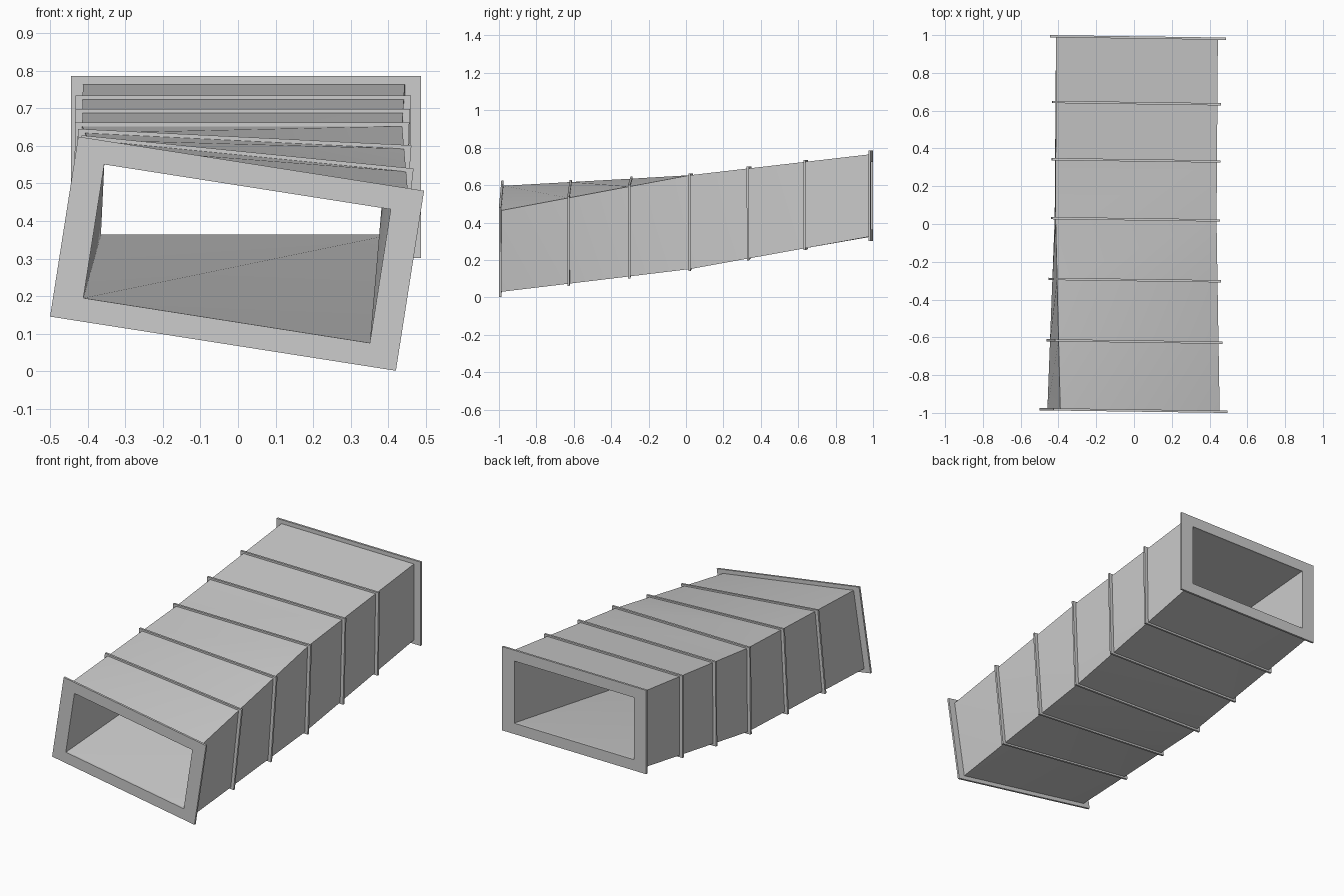
import bpy, bmesh
from math import sin, cos, radians
from mathutils import Vector

if "Cube" in bpy.data.objects:
    bpy.data.objects.remove(bpy.data.objects["Cube"])


def section(cx, cz, hw, hh, y, roll=0.0):
    """Rectangle loop: top left, bottom left, bottom right, top right (slightly yawed)."""
    c, s = cos(radians(roll)), sin(radians(roll))
    loop = []
    for a, b in ((-1, 1), (-1, -1), (1, -1), (1, 1)):
        u, v = a * hw, b * hh
        x = cx + u * c + v * s
        loop.append(Vector((x, y - 0.014 * (x - 0.01), cz - u * s + v * c)))
    return loop


def ring_loft(name, loops):
    """Skin a closed cycle of rectangular loops with triangulated sides."""
    bm = bmesh.new()
    rows = [[bm.verts.new(p) for p in loop] for loop in loops]
    for k, f in enumerate(rows):
        b = rows[(k + 1) % len(rows)]
        for i in range(4):
            j = (i + 1) % 4
            bm.faces.new((f[i], f[j], b[j]))
            bm.faces.new((f[i], b[j], b[i]))
    bmesh.ops.recalc_face_normals(bm, faces=bm.faces)
    me = bpy.data.meshes.new(name)
    bm.to_mesh(me)
    bm.free()
    # smooth the gentle twist, keep the box edges sharp
    me.shade_smooth()
    me.set_sharp_from_angle(angle=radians(25))
    ob = bpy.data.objects.new(name, me)
    bpy.context.collection.objects.link(ob)
    return ob


def grow(loop, dx, dz):
    """Push the loop corners outward along its own sides."""
    tl, bl, br, tr = loop
    u = (tr - tl).normalized() * dx
    v = (tl - bl).normalized() * dz
    return [tl - u + v, bl - u - v, br + u - v, tr + u + v]


def shift(loop, dy):
    return [p + Vector((0, dy, 0)) for p in loop]


ROLL = 8.9
END, THICK, MID = 0.9935, 0.012, 0.02
TUBE_END = END - THICK
front = (-0.0025, 0.313)
back = (0.021, 0.5435)

# Key sections of the duct: rolled at the front, level at the back
outer_front = section(*front, 0.427, 0.22, -TUBE_END, ROLL)
outer_mid = [Vector((x, MID - 0.014 * (x - 0.01), z)) for x, z in
             ((-0.415, 0.652), (-0.42, 0.170), (0.418, 0.15), (0.437, 0.652))]
outer_back = section(0.0155, 0.5435, 0.4285, 0.22, TUBE_END)
inner_front = section(*front, 0.386, 0.18, -TUBE_END, ROLL)
inner_back = section(*back, 0.386, 0.18, TUBE_END)


def outer_at(y):
    """Outer skin section at a given depth."""
    a, b, y0, y1 = ((outer_front, outer_mid, -TUBE_END, MID) if y < MID
                    else (outer_mid, outer_back, MID, TUBE_END))
    t = (y - y0) / (y1 - y0)
    return [p.lerp(q, t) for p, q in zip(a, b)]


# Duct body: outer skin with a section at every rib, straight inner channel
rib_depths = (0.64, 0.337, 0.025, -0.297, -0.622)
ring_loft("duct_body", [inner_front, inner_back, outer_back]
          + [outer_at(y) for y in rib_depths] + [outer_front])

# End flanges
for name, (cx, cz), side, roll in (("front_flange", front, -1, ROLL),
                                   ("back_flange", back, 1, 0)):
    big = section(cx, cz, 0.466, 0.2425, side * END, roll)
    hole = section(cx, cz, 0.386, 0.18, side * END, roll)
    dy = -side * THICK
    ring_loft(name, [hole, big, shift(big, dy), shift(hole, dy)])

# Stiffening ribs around the body
for n, y in enumerate(rib_depths, 1):
    loop = outer_at(y)
    low = grow(loop, -0.01, -0.01)
    high = grow(loop, 0.019, 0.01)
    ring_loft(f"rib_{n}", [shift(low, -0.006), shift(high, -0.006),
                           shift(high, 0.006), shift(low, 0.006)])
